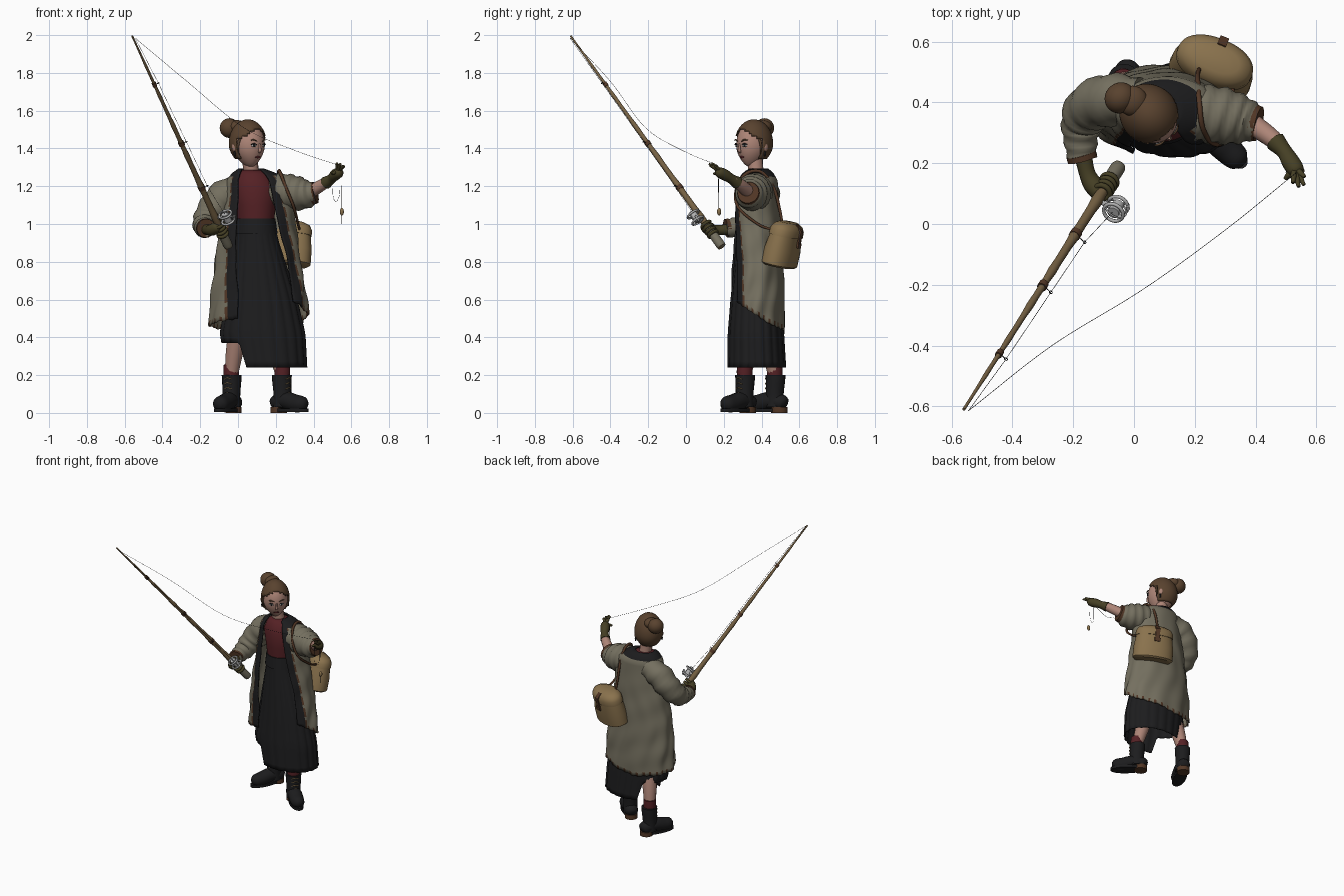
import bpy, bmesh, math
from mathutils import Vector, Matrix
from math import sin, cos, pi, asin, radians

if "Cube" in bpy.data.objects:
    bpy.data.objects.remove(bpy.data.objects["Cube"])

def mat(name, r, g, b):
    m = bpy.data.materials.new(name)
    m.diffuse_color = (r, g, b, 1)
    m.use_nodes = True
    m.node_tree.nodes["Principled BSDF"].inputs["Base Color"].default_value = m.diffuse_color
    return m

COAT = mat("coat_grey_green", .175, .16, .115)
BAG = mat("wicker_tan", .255, .17, .075)
HAIR = mat("hair_brown", .1, .055, .028)
SKIN = mat("skin", .42, .235, .185)
RED = mat("maroon_cloth", .09, .015, .018)
BLACK = mat("black_cloth", .012, .012, .013)
ROD = mat("bamboo", .18, .12, .056)
GLOVE = mat("olive_glove", .06, .05, .018)
METAL = mat("pale_metal", .45, .45, .45)
LEATHER = mat("brown_leather", .085, .038, .019)

def finish(bm, name, mats, angle=40, thick=0):
    me = bpy.data.meshes.new(name)
    bmesh.ops.recalc_face_normals(bm, faces=bm.faces)
    for f in bm.faces:
        f.smooth = True
    bm.to_mesh(me)
    bm.free()
    for m in mats:
        me.materials.append(m)
    me.set_sharp_from_angle(angle=radians(angle))
    ob = bpy.data.objects.new(name, me)
    bpy.context.collection.objects.link(ob)
    if thick:
        s = ob.modifiers.new("thickness", 'SOLIDIFY')
        s.thickness = thick
        s.offset = 0
    return ob

def grid(name, rows, mats, closed=True, caps=True, rule=None, angle=40, thick=0):
    """Skin a list of point rows."""
    bm = bmesh.new()
    vs = [[bm.verts.new(p) for p in r] for r in rows]
    n = len(rows[0])
    for i in range(len(rows) - 1):
        for j in range(n if closed else n - 1):
            k = (j + 1) % n
            f = bm.faces.new((vs[i][j], vs[i][k], vs[i + 1][k], vs[i + 1][j]))
            if rule:
                f.material_index = rule(i, j)
    if caps:
        bm.faces.new(vs[0])
        bm.faces.new(vs[-1])
    return finish(bm, name, mats, angle, thick)

def spline(pts, k):
    P = [Vector(p) for p in pts]
    P = [2 * P[0] - P[1]] + P + [2 * P[-1] - P[-2]]
    out = []
    for i in range(1, len(P) - 2):
        a, b, c, d = P[i - 1:i + 3]
        for s in range(k):
            t = s / k
            out.append(.5 * (2 * b + (c - a) * t + (2 * a - 5 * b + 4 * c - d) * t * t + (3 * b - a - 3 * c + d) * t ** 3))
    return out + [P[-2]]

def tube(name, pts, m, n=12, k=5, M=Matrix(), wrinkle=0):
    """Sweep a circle along (x, y, z, radius) points."""
    P = spline(pts, k)
    C = [M @ Vector(p[:3]) for p in P]
    rows, ref = [], Vector((.31, .22, .92))
    for i, c in enumerate(C):
        t = (C[min(i + 1, len(C) - 1)] - C[max(i - 1, 0)]).normalized()
        u = (ref - t * ref.dot(t)).normalized()
        w, ref = t.cross(u), u
        rows.append([c + max(P[i][3], .0008) * (1 + wrinkle * sin(i * 1.6 + 2 * sin(2 * pi * j / n))) *
                     (u * cos(2 * pi * j / n) + w * sin(2 * pi * j / n)) for j in range(n)])
    return grid(name, rows, [m], angle=60)

def ball(name, m, M, scale, fn=None, keep=None, u=28, v=18, thick=0):
    bm = bmesh.new()
    bmesh.ops.create_uvsphere(bm, u_segments=u, v_segments=v, radius=1)
    if keep:
        bad = [f for f in bm.faces if not keep(f.calc_center_median())]
        bmesh.ops.delete(bm, geom=bad, context='FACES')
    for p in bm.verts:
        c = fn(p.co) if fn else p.co
        p.co = M @ Vector((c[0] * scale[0], c[1] * scale[1], c[2] * scale[2]))
    return finish(bm, name, [m], 60, thick)

def at(x, y, z, yaw=0, tilt=0):
    return Matrix.Translation((x, y, z)) @ Matrix.Rotation(radians(yaw), 4, 'Z') @ Matrix.Rotation(radians(tilt), 4, 'X')

def look(table, z):
    """Interpolate a table of rows sorted by falling z."""
    for a, b in zip(table, table[1:]):
        if z >= b[0]:
            t = min(1, max(0, (a[0] - z) / (a[0] - b[0])))
            return [p + (q - p) * t for p, q in zip(a[1:], b[1:])]
    return table[-1][1:]

# coat: open shell; z, cx, cy, rx, ry, left edge x, right edge x
coat_t = [(1.29, .07, .375, .064, .058, .02, .12), (1.265, .085, .375, .115, .085, .01, .145),
          (1.23, .105, .375, .16, .105, .0, .165), (1.12, .11, .37, .18, .118, .0, .19),
          (1.0, .105, .37, .195, .127, -.01, .215), (.8, .105, .37, .225, .137, -.01, .265),
          (.6, .11, .37, .25, .147, .0, .295), (.40, .112, .37, .258, .15, .0, .305)]
hem_t = [(0, .50), (.25, .46), (.5, .42), (.75, .47), (1, .59)]
NC, NR = 76, 40
coat = []
for i in range(NR + 1):
    row = []
    for j in range(NC + 1):
        u = j / NC
        k = min(3, int(u * 4))
        hem = hem_t[k][1] + (hem_t[k + 1][1] - hem_t[k][1]) * (u * 4 - k) + .004 * sin(j * 1.9)
        v = i / NR
        z = 1.29 + (hem - 1.29) * v ** 1.15
        cx, cy, rx, ry, xl, xr = look(coat_t, z)
        a = asin(max(-1, min(1, (cx - xl) / rx)))
        b = 2 * pi - asin(max(-1, min(1, (xr - cx) / rx)))
        th = a + (b - a) * u
        f = 1 + .028 * v * sin(th * 10 + 2 * sin(z * 10)) + .012 * sin(z * 34 + 3 * th) * min(1, v * 3)
        row.append((cx - rx * f * sin(th), cy - ry * f * cos(th), z))
    coat.append(row)
def coat_rule(i, j):
    e = min(j, NC - 1 - j)
    if e < 4 or i < 3:
        return 1
    return 2 if e == 4 and i % 4 or i == NR - 1 and j % 3 == 0 else 0
grid("long_coat", coat, [COAT, BLACK, LEATHER], False, False, coat_rule, 70, .01)

# pleated skirt, short on one side
skirt_t = [(1.04, .095, .37, .092, .09), (.92, .10, .37, .11, .1), (.6, .125, .37, .185, .13),
           (.42, .13, .37, .222, .145), (.22, .155, .375, .208, .152)]
rows = []
for i in range(25):
    row = []
    for j in range(120):
        th = 2 * pi * j / 120
        s = min(1, max(0, (.155 - .21 * sin(th) - .03) / .02))
        hem = .37 + (.24 - .37) * s
        z = 1.04 + (hem - 1.04) * i / 24
        cx, cy, rx, ry = look(skirt_t, z)
        w = .035 * min(1, i / 10) * abs(sin(th * 10)) - .015
        row.append((cx - rx * (1 + w) * sin(th), cy - ry * (1 + w) * cos(th), z))
    rows.append(row)
grid("pleated_skirt", rows, [BLACK], caps=False, angle=50, thick=.006)
def ellipse_loft(name, t, m, n=32, M=Matrix(), p=1.0, angle=40):
    sp = lambda v: math.copysign(abs(v) ** p, v)
    return grid(name, [[M @ Vector((cx + rx * sp(cos(2 * pi * j / n)), cy + ry * sp(sin(2 * pi * j / n)), z))
                        for j in range(n)] for z, cx, cy, rx, ry in t], [m], angle=angle)
ellipse_loft("waistband", [(1.03, .095, .37, .102, .1), (.95, .097, .37, .113, .108)], BLACK)
ellipse_loft("shirt", [(1.285, .075, .37, .052, .05), (1.265, .08, .37, .085, .075), (1.2, .09, .37, .12, .1),
                       (1.1, .095, .37, .105, .1), (.98, .095, .37, .092, .09)], RED, angle=70)

# arms and sleeves
tube("right_sleeve", [(.02, .41, 1.19, .07), (-.07, .41, 1.15, .085), (-.143, .385, 1.06, .08), (-.172, .33, 1.0, .068),
                      (-.175, .27, .983, .055), (-.17, .215, .978, .047)], COAT, 20, 5, wrinkle=.06)
tube("right_cuff", [(-.174, .23, .98, .050), (-.169, .212, .977, .05)], LEATHER, 20, 1)
tube("right_glove", [(-.17, .24, .972, .03), (-.155, .17, .968, .027), (-.135, .13, .97, .032),
                     (-.108, .1, .985, .028), (-.098, .09, .99, .012)], GLOVE)
tube("left_sleeve", [(.15, .37, 1.18, .075), (.22, .365, 1.175, .092), (.29, .355, 1.165, .093), (.355, .342, 1.158, .08),
                     (.405, .33, 1.165, .056)], COAT, 20, 5, wrinkle=.06)
tube("left_cuff", [(.388, .334, 1.162, .062), (.41, .329, 1.167, .058)], LEATHER, 20, 1)
tube("left_forearm", [(.38, .335, 1.168, .036), (.45, .285, 1.21, .031), (.49, .25, 1.235, .024)], SKIN)
tube("left_glove", [(.465, .272, 1.218, .034), (.495, .238, 1.24, .026), (.515, .205, 1.26, .03),
                    (.535, .175, 1.275, .027), (.545, .16, 1.285, .01)], GLOVE)
for i, (x, y, z) in enumerate([(.562, .155, 1.305), (.56, .128, 1.308), (.542, .122, 1.318), (.523, .135, 1.322), (.497, .148, 1.265)]):
    b = Vector((.528, .185, 1.27))
    c = b.lerp(Vector((x, y, z)), .55)
    tube(f"left_finger_{i}", [(*b, .012), (c.x, c.y, c.z + .005, .0105), (x, y, z, .006)], GLOVE, 8, 4)

# legs, socks, boots
def leg(side, top, knee, ankle, yaw):
    x, y = ankle
    tube(side + "_leg", [(*top, .062), (*knee, .05), (x, y, .2, .036)], SKIN)
    tube(side + "_sock", [(x, y, .17, .04), (x, y, .215, .042), (x, y, .255, .041)], RED, 16, 3)
    M = at(x, y, 0, yaw)
    tube(side + "_boot_shaft", [(0, 0, .03, .048), (0, 0, .1, .047), (0, .004, .17, .051), (0, .004, .2, .053)], BLACK, 20, 4, M)
    tube(side + "_boot_foot", [(0, .066, .045, .02), (0, .045, .053, .042), (0, -.03, .064, .047), (0, -.095, .05, .047),
                               (0, -.145, .047, .04), (0, -.168, .044, .018)], BLACK, 16, 4, M)
    out = [(sin(t) * (.043 + .008 * cos(t)), -.055 - .125 * cos(t)) for t in [2 * pi * i / 28 for i in range(28)]]
    grid(side + "_boot_sole", [[M @ Vector((a, b, z)) for a, b in out] for z in (.006, .024)], [BLACK])
    heel = [(.043 * cos(2 * pi * i / 16), .026 + .044 * sin(2 * pi * i / 16)) for i in range(16)]
    grid(side + "_boot_heel", [[M @ Vector((a, b, z)) for a, b in heel] for z in (0, .032)], [LEATHER])
    for i in range(4):
        z = .1 + i * .026
        tube(f"{side}_lace_{i}", [(-.022, -.043, z, .0025), (0, -.051, z + .008, .0025), (.022, -.043, z, .0025)], BAG, 6, 3, M)
leg("right", (.04, .39, .6), (-.012, .44, .36), (-.035, .47), -25)
leg("left", (.16, .36, .6), (.2, .335, .36), (.235, .31), 48)

# head, turned towards the raised hand
tube("neck", [(.08, .378, 1.22, .047), (.07, .37, 1.28, .041), (.062, .365, 1.35, .042)], SKIN)
HM = at(.055, .355, 1.42, 40)
S = (.083, .094, .12)
def jaw(p):
    q = p.z * p.z if p.z < 0 else 0
    return (p.x * (1 - .38 * q), p.y * (1 - .2 * q) - .16 * q, p.z)
ball("head", SKIN, HM, S, jaw)
ball("hair", HAIR, HM @ at(0, .005, .004), (.092, .103, .126), jaw,
     lambda p: p.z > -.62 and not (p.y < -.12 and p.z < .6 - .45 * p.x * p.x), 40, 28, .008)
ball("hair_bun", HAIR, at(-.045, .415, 1.508, 40), (.053, .05, .052))
ball("hair_bun_lobe", HAIR, at(-.005, .405, 1.515), (.05, .05, .035))
def face(x, z):
    p = jaw(Vector((x / S[0], -math.sqrt(1 - (x / S[0]) ** 2 - (z / S[2]) ** 2), z / S[2])))
    return p[1] * S[1]
for s, side in ((-1, "right"), (1, "left")):
    y = face(s * .034, 0)
    E = HM @ at(s * .034, y, -.004, s * 20)
    ball(side + "_eye_white", METAL, E, (.015, .004, .0085), u=16, v=8)
    ball(side + "_iris", BLACK, E @ at(0, -.002, 0), (.008, .0035, .0085), u=12, v=8)
    tube(side + "_lash", [(-.016, -.003, .004, .002), (0, -.005, .0095, .003), (.016, -.003, .005, .002)], BLACK, 6, 3, E)
    tube(side + "_brow", [(-.018, -.003, .024 - s * .003, .003), (0, -.005, .03, .004), (.019, .001, .025 + s * .003, .002)], HAIR, 6, 3, E)
    ball(side + "_ear", SKIN, HM @ at(s * .086, .012, -.01), (.011, .017, .026), u=14, v=10)
    ball(side + "_earring", BLACK, HM @ at(s * .088, .008, -.048), (.006, .006, .016), u=10, v=8)
    tube(side + "_side_lock", [(s * .08, -.022, .03, .008), (s * .087, -.018, -.01, .006), (s * .08, -.018, -.055, .002)], HAIR, 8, 4, HM)
tube("nose", [(0, face(0, .005), .005, .005), (0, face(0, -.02) - .003, -.02, .007), (0, face(0, -.032) - .004, -.032, .009),
              (0, face(0, -.042) + .002, -.042, .004)], SKIN, 10, 3, HM)
ball("lips", RED, HM @ at(0, face(0, -.066) + .001, -.066), (.018, .005, .006), u=14, v=8)

# creel bag and its shoulder strap
BM = at(.26, .518, .895, -22, -14)
ellipse_loft("bag_body", [(-.12, 0, 0, .125, .075), (-.11, 0, 0, .14, .085), (-.03, 0, 0, .138, .085), (.06, 0, 0, .124, .072)],
             BAG, 36, BM, .92)
ellipse_loft("bag_lid", [(.045, 0, 0, .131, .08), (.078, 0, 0, .13, .079), (.102, 0, 0, .116, .066), (.118, 0, 0, .08, .042)],
             BAG, 36, BM, .92)
def box(name, m, M, sx, sy, sz):
    bm = bmesh.new()
    bmesh.ops.create_cube(bm, size=1, matrix=M @ Matrix.Diagonal((sx, sy, sz, 1)))
    return finish(bm, name, [m])
box("bag_flap_strap", LEATHER, BM @ at(0, .082, .045), .03, .008, .085)
box("bag_lid_strap", LEATHER, BM @ at(0, .066, .1, 0, -38), .03, .045, .008)
box("bag_buckle", LEATHER, BM @ at(0, .087, .01), .042, .008, .025)
tube("bag_strap", [(.325, .455, .97, .007), (.318, .38, 1.0, .007), (.295, .275, 1.09, .008), (.255, .268, 1.19, .008), (.225, .32, 1.268, .009),
                   (.215, .40, 1.275, .009), (.21, .465, 1.19, .009), (.21, .495, 1.08, .008), (.215, .51, 1.0, .007)], LEATHER, 8, 5)

# bamboo fishing rod
A, B = Vector((-.05, .19, .88)), Vector((-.56, -.61, 1.995))
rod = lambda t: A.lerp(B, t)
N = 28
tube("rod_cane", [(*rod(i / N), (.0195 - .015 * i / N) * (1 + .16 * (i % 4 == 0))) for i in range(N + 1)], ROD, 12, 2)
tube("rod_grip", [(*rod(t), r) for t, r in ((0, .021), (.01, .025), (.06, .024), (.09, .021))], COAT, 16, 3)
for i, t in enumerate((.28, .49, .77)):
    r = .0235 - .015 * t
    tube(f"rod_wrap_{i}", [(*rod(t - .008), r), (*rod(t + .008), r)], LEATHER, 12, 1)
off = Vector((.035, -.03, .012))
axis = (B - A).to_track_quat('Z', 'Y').to_matrix().to_4x4()
def ring(name, m, c, R, r, rx=axis):
    M = Matrix.Translation(c) @ rx
    return grid(name, [[M @ Vector(((R + r * cos(b)) * cos(a), (R + r * cos(b)) * sin(a), r * sin(b)))
                        for b in [2 * pi * j / 8 for j in range(8)]]
                       for a in [2 * pi * i / 24 for i in range(25)]], [m], caps=False, angle=80)
for i, t in enumerate((.28, .49, .77)):
    c = rod(t) + off * (1 - t * .5)
    ring(f"guide_ring_{i}", BLACK, c, .005, .0015)
    tube(f"guide_stem_{i}", [(*rod(t), .002), (*(c - off * .15), .0015)], BLACK, 6, 1)
# fingers closed around the grip
for i in range(4):
    ring(f"right_finger_{i}", GLOVE, rod(.06 + .015 * i), .026, .009)

# reel
RC = Vector((-.06, .05, 1.035))
d = (B - A).normalized()
tube("reel_foot", [(*rod(.14), .008), (*RC, .01)], METAL, 8, 1)
tube("reel_spool", [(*(RC - d * .025), .02), (*(RC + d * .025), .02)], METAL, 20, 1)
for i, s in enumerate((-.022, .022)):
    ring(f"reel_rim_{i}", METAL, RC + d * s, .034, .006)
ring("reel_bail", METAL, RC, .038, .003, axis @ Matrix.Rotation(pi / 2, 4, 'X'))
tube("reel_crank", [(*RC, .005), (*(RC + Vector((.035, .02, -.02))), .005), (*(RC + Vector((.04, .0, .01))), .007)], METAL, 8, 3)

# fishing line, slack thread and lure
tip = B + Vector((.015, -.005, -.01))
L = .0009
tube("line_on_rod", [(*RC, L)] + [(*(rod(t) + off * (1 - t * .5)), L) for t in (.28, .49, .77)] + [(*tip, L)], BLACK, 5, 1)
tube("line_to_hand", [(*tip, L), (-.27, -.4, 1.755, L), (.03, -.215, 1.51, L), (.3, -.02, 1.39, L), (.535, .17, 1.31, L)], BLACK, 5, 6)
tube("slack_loop", [(.50, .17, 1.265, L), (.503, .172, 1.15, L), (.52, .174, 1.12, L), (.538, .174, 1.16, L), (.54, .172, 1.27, L)], BLACK, 5, 5)
tube("lure_thread", [(.548, .172, 1.28, L), (.55, .175, 1.0, L)], BLACK, 5, 1)
ball("lure", BAG, at(.55, .175, 1.065), (.011, .011, .02), u=14, v=10)
